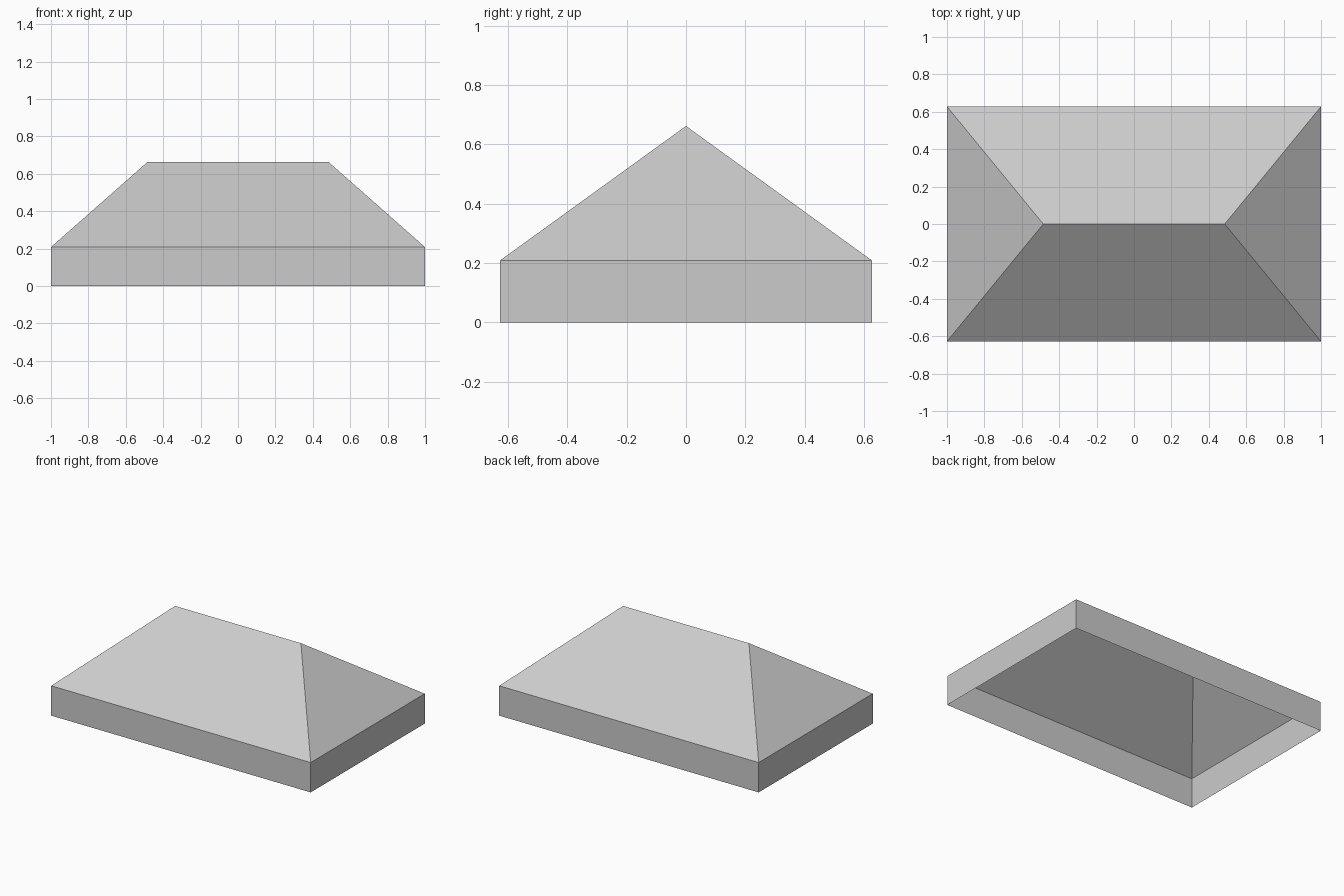
import bpy
import bmesh

# Remove the default cube
cube = bpy.data.objects.get("Cube")
if cube:
    bpy.data.objects.remove(cube, do_unlink=True)

HALF_X, HALF_Y = 1.0, 0.628
EAVE, RIDGE_Z, RIDGE_X = 0.208, 0.662, 0.485

grey = bpy.data.materials.new("light grey")
grey.use_nodes = True
colour = (0.6, 0.6, 0.6, 1)
grey.diffuse_color = colour
grey.node_tree.nodes["Principled BSDF"].inputs["Base Color"].default_value = colour


def make_object(name, bm):
    mesh = bpy.data.meshes.new(name)
    bm.to_mesh(mesh)
    bm.free()
    mesh.materials.append(grey)
    obj = bpy.data.objects.new(name, mesh)
    bpy.context.collection.objects.link(obj)
    return obj


def ring(bm, z):
    corners = ((-1, -1), (1, -1), (1, 1), (-1, 1))
    return [bm.verts.new((x * HALF_X, y * HALF_Y, z)) for x, y in corners]


# Open-bottomed skirt wall, a single sheet around the sides
bm = bmesh.new()
low, high = ring(bm, 0), ring(bm, EAVE)
for i in range(4):
    j = (i + 1) % 4
    bm.faces.new((low[i], low[j], high[j], high[i]))
make_object("skirt_wall", bm)

# Hipped roof, hollow underneath
bm = bmesh.new()
front_r, front_l, back_l, back_r = ring(bm, EAVE)
right, left = [bm.verts.new((x, 0, RIDGE_Z)) for x in (-RIDGE_X, RIDGE_X)]
bm.faces.new((front_r, front_l, left, right))
bm.faces.new((back_l, back_r, right, left))
bm.faces.new((front_l, back_l, left))
bm.faces.new((back_r, front_r, right))
make_object("hipped_roof", bm)
